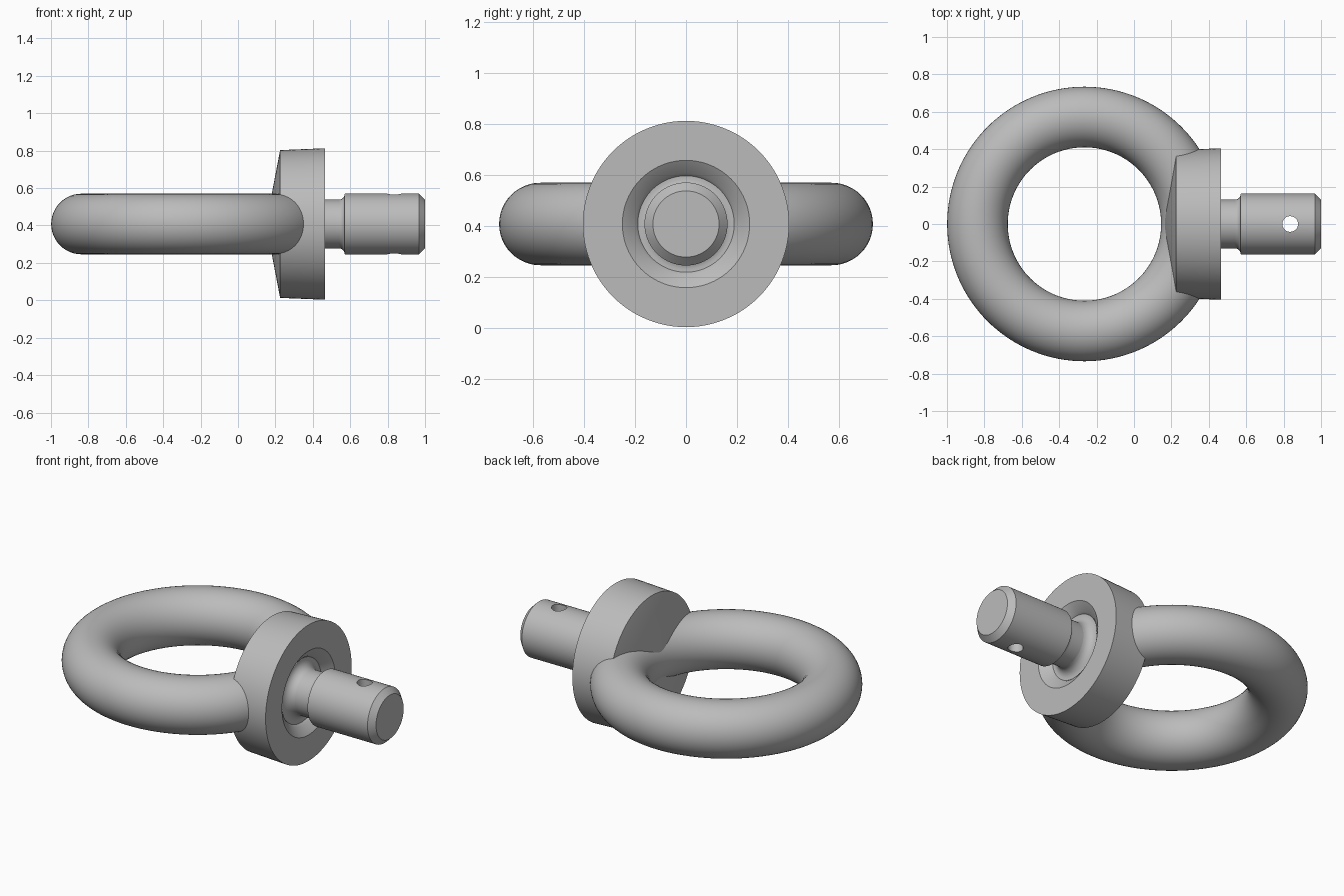
import bpy, bmesh, math
from mathutils import Matrix, Vector

cube = bpy.data.objects.get("Cube")
if cube:
    bpy.data.objects.remove(cube)

MID = 0.408  # height of the shank axis and ring plane

steel = bpy.data.materials.new("grey steel")
steel.use_nodes = True
GREY = (0.5, 0.5, 0.5, 1)
steel.diffuse_color = GREY
steel.node_tree.nodes["Principled BSDF"].inputs["Base Color"].default_value = GREY


def finish(bm, name):
    bmesh.ops.remove_doubles(bm, verts=bm.verts, dist=1e-5)
    bmesh.ops.recalc_face_normals(bm, faces=bm.faces)
    mesh = bpy.data.meshes.new(name)
    bm.to_mesh(mesh)
    bm.free()
    mesh.materials.append(steel)
    obj = bpy.data.objects.new(name, mesh)
    bpy.context.collection.objects.link(obj)
    return obj


def smooth(obj, degrees=25):
    bpy.ops.object.select_all(action='DESELECT')
    obj.select_set(True)
    bpy.context.view_layer.objects.active = obj
    bpy.ops.object.shade_smooth_by_angle(angle=math.radians(degrees))


def spin(bm, points, centre, axis, steps):
    verts = [bm.verts.new(p) for p in points]
    edges = [bm.edges.new(pair) for pair in zip(verts, verts[1:])]
    bmesh.ops.spin(bm, geom=verts + edges, cent=centre, axis=axis,
                   angle=math.tau, steps=steps, use_duplicate=False)


def lathe(name, profile):
    """Turn (x, radius) points around the shank axis."""
    bm = bmesh.new()
    spin(bm, [(x, 0, MID + r) for x, r in profile], (0, 0, MID), (1, 0, 0), 96)
    return finish(bm, name)


def arc(x, r, radius, start, end, steps=8):
    angles = [math.radians(start + (end - start) * i / steps) for i in range(steps + 1)]
    return [(x + radius * math.cos(a), r + radius * math.sin(a)) for a in angles]


# Lifting ring, cut off flat where it is buried in the collar
MAJOR, MINOR, RING_X = 0.572, 0.162, -0.265
bm = bmesh.new()
section = [(RING_X + MAJOR + MINOR * math.cos(a), 0, MID + MINOR * math.sin(a))
           for a in (math.tau * i / 48 for i in range(49))]
spin(bm, section, (RING_X, 0, MID), (0, 0, 1), 128)
bmesh.ops.remove_doubles(bm, verts=bm.verts, dist=1e-5)
bmesh.ops.bisect_plane(bm, geom=bm.verts[:] + bm.edges[:] + bm.faces[:],
                       plane_co=(0.37, 0, 0), plane_no=(1, 0, 0), clear_outer=True)
bmesh.ops.holes_fill(bm, edges=[e for e in bm.edges if e.is_boundary])
smooth(finish(bm, "lifting_ring"))

# Collar with a conical back and a dished recess on the shank side
recess = [(0.465, 0.25), (0.43, 0.2)] + arc(0.465, 0.18, 0.05, 155, 270)[1:]
smooth(lathe("collar", [(0.15, 0), (0.225, 0.395), (0.465, 0.405)] + recess + [(0.465, 0)]), 30)

# Shank with a relieved neck and chamfered end
relief = arc(0.54, 0.16, 0.03, 270, 360)
shank = lathe("shank", [(0.4, 0), (0.4, 0.13)] + relief
              + [(0.575, 0.163), (0.967, 0.163), (1.0, 0.13), (1.0, 0)])

# Cross hole through the shank
bm = bmesh.new()
bmesh.ops.create_cone(bm, cap_ends=True, segments=32, radius1=0.042, radius2=0.042,
                      depth=0.6, matrix=Matrix.Translation(Vector((0.835, 0, MID))))
cutter = finish(bm, "cross_hole_cutter")
cut = shank.modifiers.new("cross_hole", 'BOOLEAN')
cut.operation = 'DIFFERENCE'
cut.solver = 'EXACT'
cut.object = cutter
bpy.ops.object.select_all(action='DESELECT')
shank.select_set(True)
bpy.context.view_layer.objects.active = shank
bpy.ops.object.modifier_apply(modifier=cut.name)
bpy.data.objects.remove(cutter)
smooth(shank, 30)
